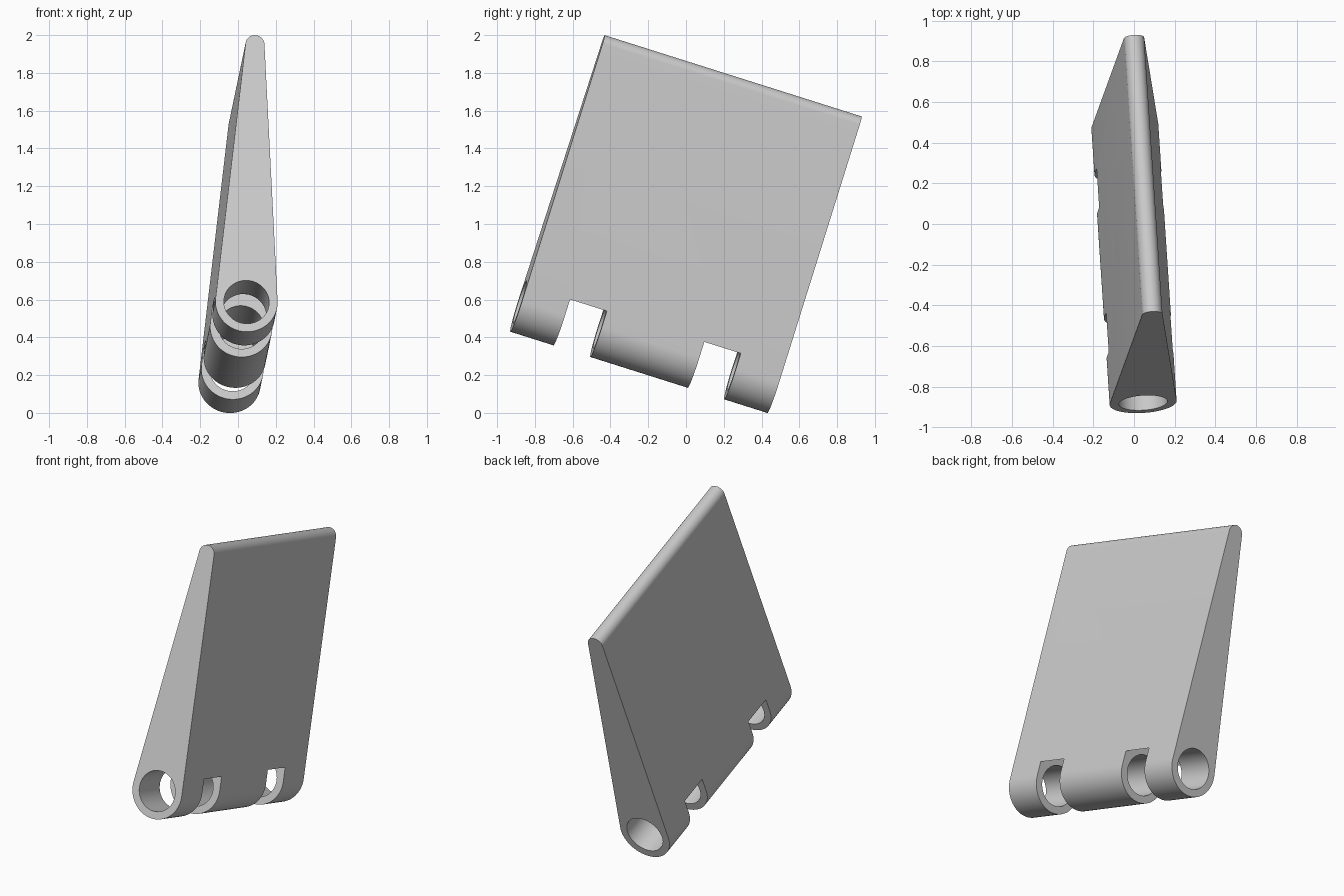
import bpy
import bmesh
from math import sin, cos, pi, asin
from mathutils import Vector, Matrix

cube = bpy.data.objects.get("Cube")
if cube:
    bpy.data.objects.remove(cube, do_unlink=True)

LENGTH, HEIGHT = 1.43, 1.433          # along the barrel, barrel axis to rounded tip
BARREL_R, TIP_R, BORE_R, CLEAR_R = 0.165, 0.05, 0.12, 0.186
NOTCHES = [(0.24, 0.445), (0.987, 1.19)]

# Tilted frame: y runs along the barrel, z up the leaf
along = Vector((-0.09, 1.36, -0.43)).normalized()
side = along.cross(Vector((0.045, 0.435, 1.365))).normalized()
up = side.cross(along)
frame = Matrix((side, along, up)).transposed().to_4x4()
frame.translation = Vector((0.045, -0.88, 0.587))

grey = bpy.data.materials.new("light grey")
grey.use_nodes = True
grey.diffuse_color = (0.6, 0.6, 0.6, 1)
grey.node_tree.nodes["Principled BSDF"].inputs["Base Color"].default_value = grey.diffuse_color


def arc(radius, z, start, end, steps):
    angles = [start + (end - start) * i / steps for i in range(steps + 1)]
    return [(radius * cos(a), z + radius * sin(a)) for a in angles]


def extrude(name, profile, y0, y1):
    """Extrude an x-z profile along the barrel."""
    bm = bmesh.new()
    face = bm.faces.new([bm.verts.new((x, y0, z)) for x, z in profile])
    new = bmesh.ops.extrude_face_region(bm, geom=[face])["geom"]
    bmesh.ops.translate(bm, vec=(0, y1 - y0, 0),
                        verts=[v for v in new if isinstance(v, bmesh.types.BMVert)])
    bmesh.ops.recalc_face_normals(bm, faces=bm.faces)
    mesh = bpy.data.meshes.new(name)
    bm.to_mesh(mesh)
    bm.free()
    mesh.materials.append(grey)
    obj = bpy.data.objects.new(name, mesh)
    bpy.context.collection.objects.link(obj)
    obj.matrix_world = frame
    return obj


# Tapered leaf: barrel arc and tip arc joined by tangent sides
t = asin((BARREL_R - TIP_R) / HEIGHT)
profile = arc(TIP_R, HEIGHT, t, pi - t, 24) + arc(BARREL_R, 0, pi - t, 2 * pi + t, 48)
leaf = extrude("hinge_leaf", profile, 0, LENGTH)

# Knuckle gaps and the pin bore
cutters = [extrude("knuckle_gap_cutter", arc(CLEAR_R, 0, 0, 2 * pi, 64)[:-1], y0, y1)
           for y0, y1 in NOTCHES]
cutters.append(extrude("pin_bore_cutter", arc(BORE_R, 0, 0, 2 * pi, 64)[:-1], -0.1, LENGTH + 0.1))

bpy.ops.object.select_all(action='DESELECT')
bpy.context.view_layer.objects.active = leaf
leaf.select_set(True)
bpy.context.view_layer.update()
for cutter in cutters:
    cutter.hide_render = True
    mod = leaf.modifiers.new("cut", 'BOOLEAN')
    mod.operation = 'DIFFERENCE'
    mod.solver = 'EXACT'
    mod.object = cutter
    bpy.ops.object.modifier_apply(modifier=mod.name)
for cutter in cutters:
    bpy.data.objects.remove(cutter, do_unlink=True)

bpy.ops.object.shade_smooth_by_angle(angle=pi / 6)
